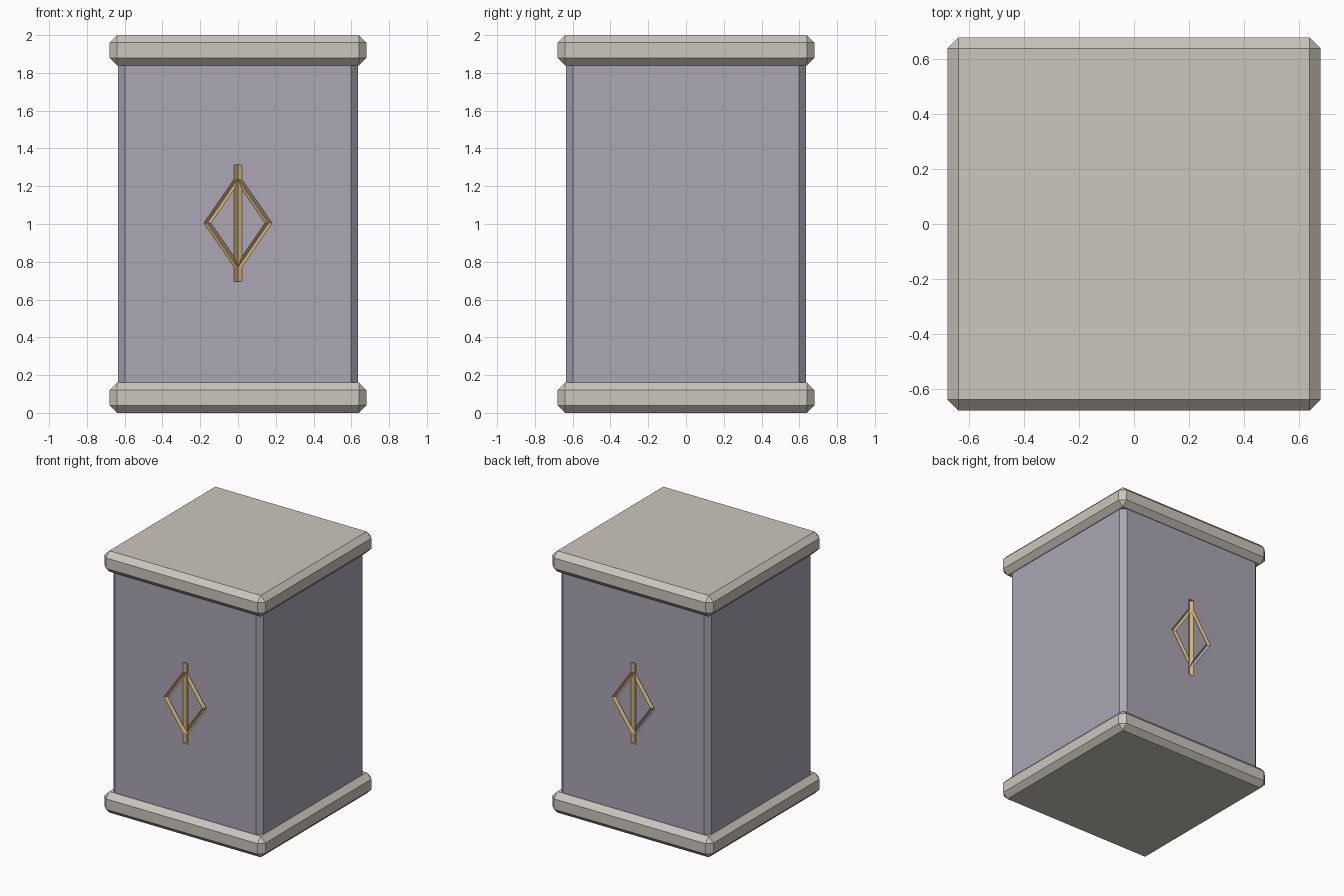
import bpy, bmesh, math

if "Cube" in bpy.data.objects:
    bpy.data.objects.remove(bpy.data.objects["Cube"])


def material(name, rgb):
    m = bpy.data.materials.new(name)
    m.diffuse_color = (*rgb, 1.0)
    m.use_nodes = True
    m.node_tree.nodes["Principled BSDF"].inputs["Base Color"].default_value = m.diffuse_color
    return m


STONE = material("warm grey stone", (0.60, 0.565, 0.50))
PANEL = material("lilac grey panel", (0.405, 0.38, 0.46))
GOLD = material("gold", (0.64, 0.455, 0.18))


def make(name, bm, *mats):
    bmesh.ops.recalc_face_normals(bm, faces=bm.faces)
    me = bpy.data.meshes.new(name)
    bm.to_mesh(me)
    bm.free()
    ob = bpy.data.objects.new(name, me)
    bpy.context.collection.objects.link(ob)
    for m in mats:
        me.materials.append(m)
    return ob


def box(half, z0, z1, bevel, vertical_only=False):
    bm = bmesh.new()
    bmesh.ops.create_cube(bm, size=1)
    for v in bm.verts:
        v.co = (v.co.x * 2 * half, v.co.y * 2 * half, z0 + (v.co.z + 0.5) * (z1 - z0))
    edges = [e for e in bm.edges
             if not vertical_only or abs(e.verts[0].co.z - e.verts[1].co.z) > 0.01]
    bmesh.ops.bevel(bm, geom=edges, offset=bevel, segments=1, affect='EDGES')
    return bm


def loft(rings, closed):
    """Skin a list of four-point rings, either as a loop or as a capped bar."""
    bm = bmesh.new()
    rv = [[bm.verts.new(p) for p in r] for r in rings]
    n = len(rv)
    for i in range(n if closed else n - 1):
        a, b = rv[i], rv[(i + 1) % n]
        for k in range(4):
            bm.faces.new((a[k], a[(k + 1) % 4], b[(k + 1) % 4], b[k]))
    if not closed:
        bm.faces.new(rv[0])
        bm.faces.new(rv[-1])
    return bm


# Base and cap slabs
make("base_slab", box(0.68, 0.0, 0.16, 0.04), STONE)
make("cap_slab", box(0.68, 1.84, 2.0, 0.04), STONE)

# Body with chamfered corners
H = 0.635
body = make("body", box(H, 0.1, 1.9, 0.038, True), PANEL, GOLD)

# V-shaped grooves for the emblem, front and back
W, D, ZC = 0.021, 0.02, 1.005
for side, label in ((-1, "front"), (1, "back")):
    y = side * H
    bar = [[(-W, y, z), (0, y - D, z), (W, y, z), (0, y + D, z)]
           for z in (0.695, 1.313)]
    corners = [(0.162, 0), (0, 0.235), (-0.162, 0), (0, -0.235)]
    s = 0.115
    ring = [[(x * (1 + s), y, ZC + z * (1 + s)), (x, y - D, ZC + z),
             (x * (1 - s), y, ZC + z * (1 - s)), (x, y + D, ZC + z)]
            for x, z in corners]
    for part, bm in (("bar", loft(bar, False)), ("diamond", loft(ring, True))):
        cutter = make(f"{label}_{part}_cutter", bm, GOLD)
        mod = body.modifiers.new("groove", 'BOOLEAN')
        mod.operation = 'DIFFERENCE'
        mod.solver = 'EXACT'
        mod.object = cutter
        bpy.context.view_layer.objects.active = body
        bpy.ops.object.modifier_apply(modifier=mod.name)
        bpy.data.objects.remove(cutter)

# Gold on every sunken face; one groove of the back diamond is left plain
body.data.materials.clear()
body.data.materials.append(PANEL)
body.data.materials.append(GOLD)
for p in body.data.polygons:
    c = p.center
    sunk = abs(c.x) < 0.3 and 0.5 < c.z < 1.5 and abs(c.y) < H - 0.0005
    plain = c.y > 0 and c.x < -0.03 and c.z < ZC
    p.material_index = 1 if sunk and not plain else 0
    p.use_smooth = False
